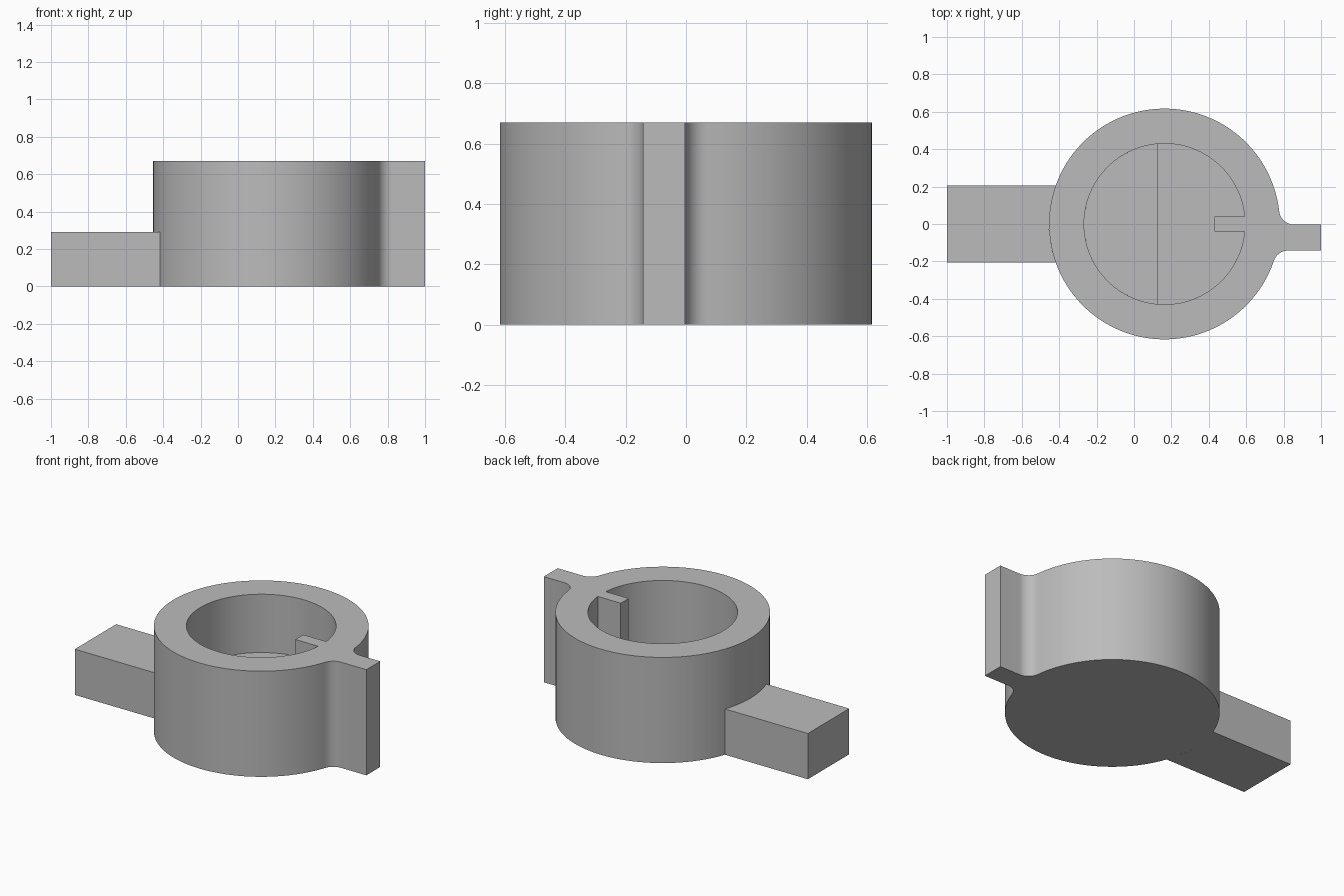
import bpy, bmesh, math
from math import sin, cos, asin, atan2, sqrt, pi

if "Cube" in bpy.data.objects:
    bpy.data.objects.remove(bpy.data.objects["Cube"], do_unlink=True)

CX, R, BORE, H = 0.163, 0.617, 0.43, 0.67
FLOOR, STEP, STEP_X = 0.14, 0.30, 0.125
FIN_LOW, FIN_HIGH, FILLET = -0.142, -0.003, 0.08
ARM_W, ARM_H, KEY_W, KEY_X = 0.207, 0.29, 0.04, 0.43

grey = bpy.data.materials.new("plain grey")
grey.use_nodes = True
colour = (0.5, 0.5, 0.5, 1)
grey.diffuse_color = colour
grey.node_tree.nodes["Principled BSDF"].inputs["Base Color"].default_value = colour


def arc(x, y, r, a, b, n):
    return [(x + r * cos(a + (b - a) * i / n), y + r * sin(a + (b - a) * i / n))
            for i in range(n + 1)]


def prism(name, outline, z0, z1):
    """Extrude a counter-clockwise outline from z0 to z1."""
    bm = bmesh.new()
    face = bm.faces.new([bm.verts.new((x, y, z0)) for x, y in outline])
    top = bmesh.ops.extrude_face_region(bm, geom=[face], use_keep_orig=True)
    for v in top["geom"]:
        if isinstance(v, bmesh.types.BMVert):
            v.co.z = z1
    bmesh.ops.recalc_face_normals(bm, faces=bm.faces)
    mesh = bpy.data.meshes.new(name)
    bm.to_mesh(mesh)
    bm.free()
    mesh.materials.append(grey)
    obj = bpy.data.objects.new(name, mesh)
    bpy.context.collection.objects.link(obj)
    return obj


def activate(obj):
    bpy.ops.object.select_all(action='DESELECT')
    obj.select_set(True)
    bpy.context.view_layer.objects.active = obj


# Outer body outline: round drum blending into a thin fin through two fillets
hi_y, lo_y = FIN_HIGH + FILLET, FIN_LOW - FILLET
hi_dx = sqrt((R + FILLET) ** 2 - hi_y ** 2)
lo_dx = sqrt((R + FILLET) ** 2 - lo_y ** 2)
hi_a, lo_a = atan2(hi_y, hi_dx), atan2(lo_y, lo_dx)
outline = arc(CX, 0, R, hi_a, 2 * pi + lo_a, 96)
outline += arc(CX + lo_dx, lo_y, FILLET, pi + lo_a, pi / 2, 10)[1:]
outline += [(1, FIN_LOW), (1, FIN_HIGH)]
outline += arc(CX + hi_dx, hi_y, FILLET, 1.5 * pi, pi + hi_a, 10)[:-1]
body = prism("drum_body_with_fin", outline, 0, H)

# Bore with a key left standing on the fin side
key_a = asin(KEY_W / BORE)
bore = arc(CX, 0, BORE, key_a, 2 * pi - key_a, 96)
bore += [(KEY_X, -KEY_W), (KEY_X, KEY_W)]
cutter = prism("bore_cutter", bore, FLOOR, H + 0.2)
cutter.hide_render = True
cut = body.modifiers.new("bore", 'BOOLEAN')
cut.operation = 'DIFFERENCE'
cut.solver = 'EXACT'
cut.object = cutter
activate(body)
bpy.ops.object.modifier_apply(modifier=cut.name)
bpy.data.objects.remove(cutter, do_unlink=True)

# Raised half of the bore floor
a = math.acos((STEP_X - CX) / BORE)
raised = prism("raised_floor", arc(CX, 0, BORE, a, 2 * pi - a, 48), FLOOR, STEP)

# Low arm ending flush against the drum
a = asin(ARM_W / R)
arm_outline = [(-1, ARM_W), (-1, -ARM_W)] + arc(CX, 0, R, pi + a, pi - a, 12)
arm = prism("side_arm", arm_outline, 0, ARM_H)

for obj in (body, raised, arm):
    activate(obj)
    bpy.ops.object.shade_smooth_by_angle(angle=math.radians(25))
